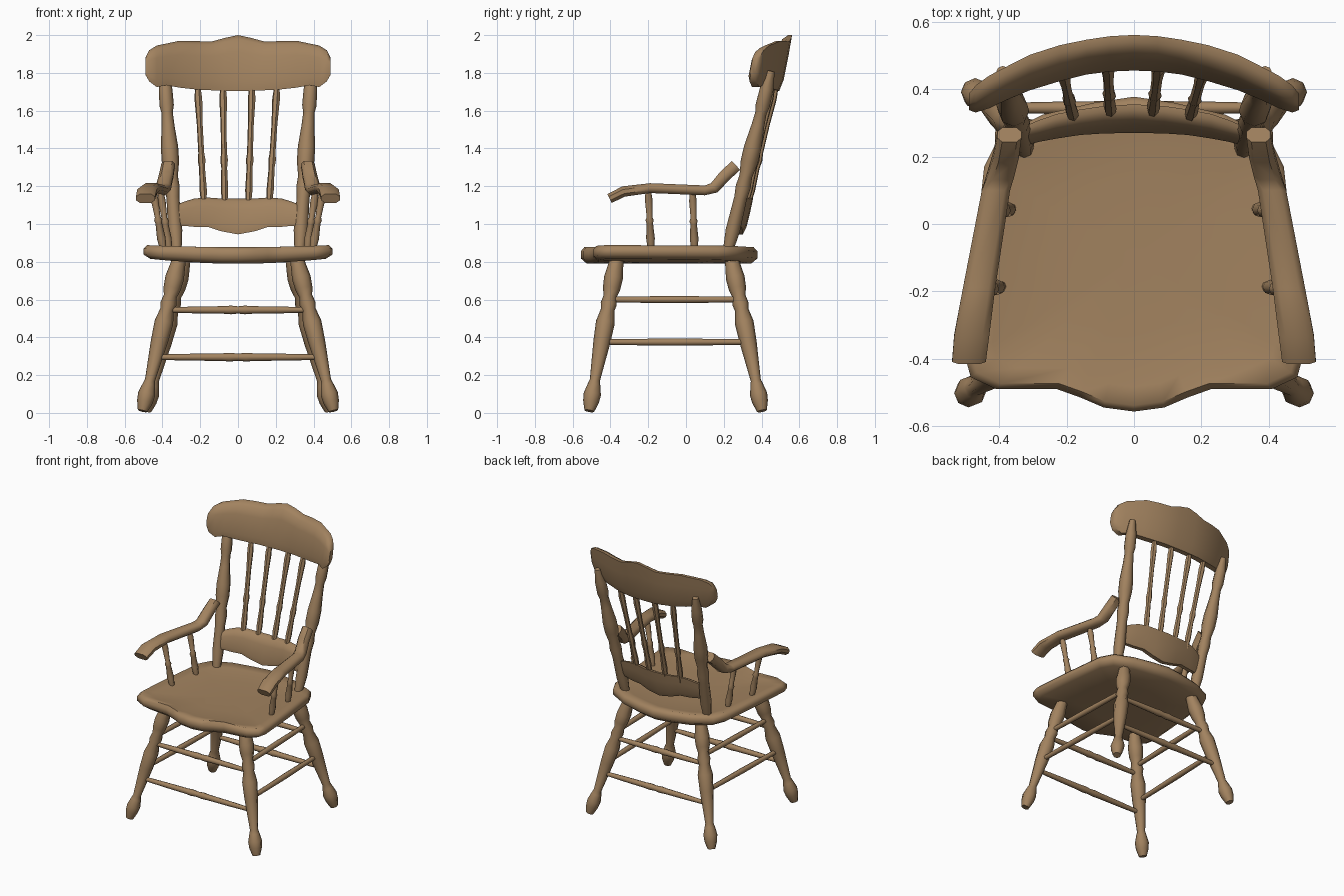
import bpy, bmesh, math
from mathutils import Vector

if "Cube" in bpy.data.objects:
    bpy.data.objects.remove(bpy.data.objects["Cube"])

wood = bpy.data.materials.new("brown wood")
wood.diffuse_color = (0.36, 0.225, 0.115, 1)
wood.use_nodes = True
wood.node_tree.nodes["Principled BSDF"].inputs["Base Color"].default_value = wood.diffuse_color


def loft(name, rings, angle=50):
    """Skin a list of closed rings, cap both ends, shade smooth by angle."""
    bm = bmesh.new()
    vs = [[bm.verts.new(p) for p in r] for r in rings]
    n = len(rings[0])
    for a, b in zip(vs, vs[1:]):
        for i in range(n):
            j = (i + 1) % n
            bm.faces.new((a[i], a[j], b[j], b[i]))
    bm.faces.new(vs[0][::-1])
    bm.faces.new(vs[-1])
    bmesh.ops.recalc_face_normals(bm, faces=bm.faces)
    me = bpy.data.meshes.new(name)
    bm.to_mesh(me)
    bm.free()
    me.materials.append(wood)
    ob = bpy.data.objects.new(name, me)
    bpy.context.collection.objects.link(ob)
    bpy.ops.object.select_all(action='DESELECT')
    ob.select_set(True)
    bpy.context.view_layer.objects.active = ob
    bpy.ops.object.shade_smooth_by_angle(angle=math.radians(angle))
    return ob


def turned(name, p0, p1, profile, sides=8):
    """Turned piece between two points; profile holds (fraction, radius)."""
    p0, p1 = Vector(p0), Vector(p1)
    d = (p1 - p0).normalized()
    u = d.orthogonal().normalized()
    v = d.cross(u)
    rings = []
    for t, r in profile:
        c = p0.lerp(p1, t)
        rings.append([c + (u * math.cos(a) + v * math.sin(a)) * r
                      for a in (2 * math.pi * k / sides for k in range(sides))])
    return loft(name, rings)


LEG = [(0, .035), (.13, .05), (.2, .046), (.25, .035), (.3, .043), (.34, .036),
       (.42, .05), (.55, .045), (.8, .027), (.83, .034), (.89, .046), (.94, .042), (1, .026)]
POST = [(0, .026), (.12, .038), (.3, .034), (.36, .04), (.42, .034), (.5, .046), (.58, .046),
        (.7, .034), (.77, .03), (.81, .038), (.9, .036), (1, .02)]
BAR = [(0, .014), (.2, .018), (.4, .02), (.45, .023), (.5, .019), (.55, .023), (.6, .02), (.8, .018), (1, .014)]
ROD = [(0, .015), (.5, .019), (1, .015)]
SPINDLE = [(0, .014), (.12, .02), (.3, .016), (.36, .021), (.42, .016), (.65, .016), (.85, .021), (1, .012)]
ARM_POST = [(0, .016), (.2, .023), (.45, .017), (.5, .022), (.55, .015), (.85, .02), (1, .014)]

FRONT = (Vector((.31, -.365, .82)), Vector((.505, -.512, .01)))
BACK = (Vector((.285, .24, .82)), Vector((.485, .402, .01)))


def on_leg(leg, z, s):
    p = leg[0].lerp(leg[1], (.82 - z) / .81)
    return Vector((p.x * s, p.y, p.z))


# seat: outline rings, dished on top
half = [(0, -.557), (.09, -.545), (.16, -.515), (.23, -.49), (.41, -.49), (.485, -.455), (.5, -.4),
        (.475, -.1), (.445, .17), (.4, .26), (.27, .325), (.12, .36), (0, .378)]
outline = half + [(-x, y) for x, y in half[-2:0:-1]]
rings = []
for s, z, sag in [(.05, .79, .03), (.5, .79, .03), (.93, .79, .03), (1, .818, .02), (1, .855, .015),
                  (.96, .877, .012), (.84, .868, .01), (.5, .86, 0), (.05, .86, 0)]:
    rings.append([(x * s, (y + .1) * s - .1, z + sag * (x * s / .5) ** 2) for x, y in outline])
loft("seat", rings, 60)

# legs, back posts, side stretchers and arms, mirrored left and right
arm_path = [(.49, -.405, 1.135, .05, .026), (.482, -.33, 1.172, .052, .028), (.46, -.19, 1.19, .048, .026),
            (.41, .1, 1.178, .042, .026), (.395, .15, 1.192, .04, .03), (.38, .205, 1.255, .038, .032),
            (.37, .265, 1.31, .036, .032)]
oct_sec = [(-1, -.4), (-.6, -1), (.6, -1), (1, -.4), (1, .4), (.6, 1), (-.6, 1), (-1, .4)]
for s, side in ((1, "right"), (-1, "left")):
    for leg, nm in ((FRONT, "front_leg"), (BACK, "back_leg")):
        turned(f"{nm}_{side}", on_leg(leg, .82, s), on_leg(leg, .01, s), LEG)
    for z in (.6, .375):
        turned(f"side_stretcher_{side}", on_leg(FRONT, z, s), on_leg(BACK, z, s), ROD)
    turned(f"back_post_{side}", (.325 * s, .22, .85), (.39 * s, .45, 1.81), POST)
    turned(f"arm_post_front_{side}", (.395 * s, -.185, .86), (.45 * s, -.2, 1.18), ARM_POST)
    turned(f"arm_post_back_{side}", (.365 * s, .045, .86), (.41 * s, .035, 1.17), ARM_POST)
    rings = []
    for i, (x, y, z, w, h) in enumerate(arm_path):
        a, b = arm_path[max(i - 1, 0)], arm_path[min(i + 1, len(arm_path) - 1)]
        t = Vector((b[1] - a[1], b[2] - a[2])).normalized()
        rings.append([((x + w * p) * s, y - t.y * h * q, z + t.x * h * q) for p, q in oct_sec])
    loft(f"arm_{side}", rings)

# front and back stretchers
for leg, nm in ((FRONT, "front"), (BACK, "back")):
    for z in (.545, .295):
        turned(f"{nm}_stretcher", on_leg(leg, z, -1), on_leg(leg, z, 1), BAR)


def rail(name, stations, lean):
    """Curved back rail; stations hold (x, y, low z, high z, half thickness)."""
    full = [(-st[0],) + st[1:] for st in stations[:0:-1]] + stations
    sec = [(-1, -.6), (-.65, -1), (.4, -1), (.85, -.7), (1, .2), (1, .9), (.3, 1), (-.6, 1), (-1, .6)]
    rings = []
    for x, y, lo, hi, th in full:
        m, h = (lo + hi) / 2, (hi - lo) / 2
        rings.append([(x, y + lean * h * p + th * q, m + h * p) for p, q in sec])
    loft(name, rings)


# crest rail and lower back rail
rail("crest_rail", [(0, .505, 1.705, 2.0, .03), (.07, .502, 1.705, 1.985, .031), (.14, .493, 1.708, 1.966, .032),
                    (.22, .475, 1.712, 1.968, .034), (.31, .447, 1.722, 1.97, .034), (.38, .415, 1.735, 1.955, .033),
                    (.43, .39, 1.725, 1.945, .032), (.47, .37, 1.755, 1.92, .028), (.49, .362, 1.79, 1.88, .018)], .2)
rail("lower_back_rail", [(0, .31, .945, 1.135, .024), (.09, .307, .962, 1.135, .024), (.16, .3, .985, 1.14, .023),
                         (.23, .288, .985, 1.135, .022), (.28, .275, .99, 1.12, .02), (.32, .262, .99, 1.105, .018)], .25)

# back spindles
for xb, xt, yb, yt in ((-.18, -.215, .315, .465), (-.07, -.08, .328, .483),
                       (.055, .075, .328, .483), (.165, .208, .315, .465)):
    turned("back_spindle", (xb, yb, 1.1), (xt, yt, 1.76), SPINDLE, 6)
